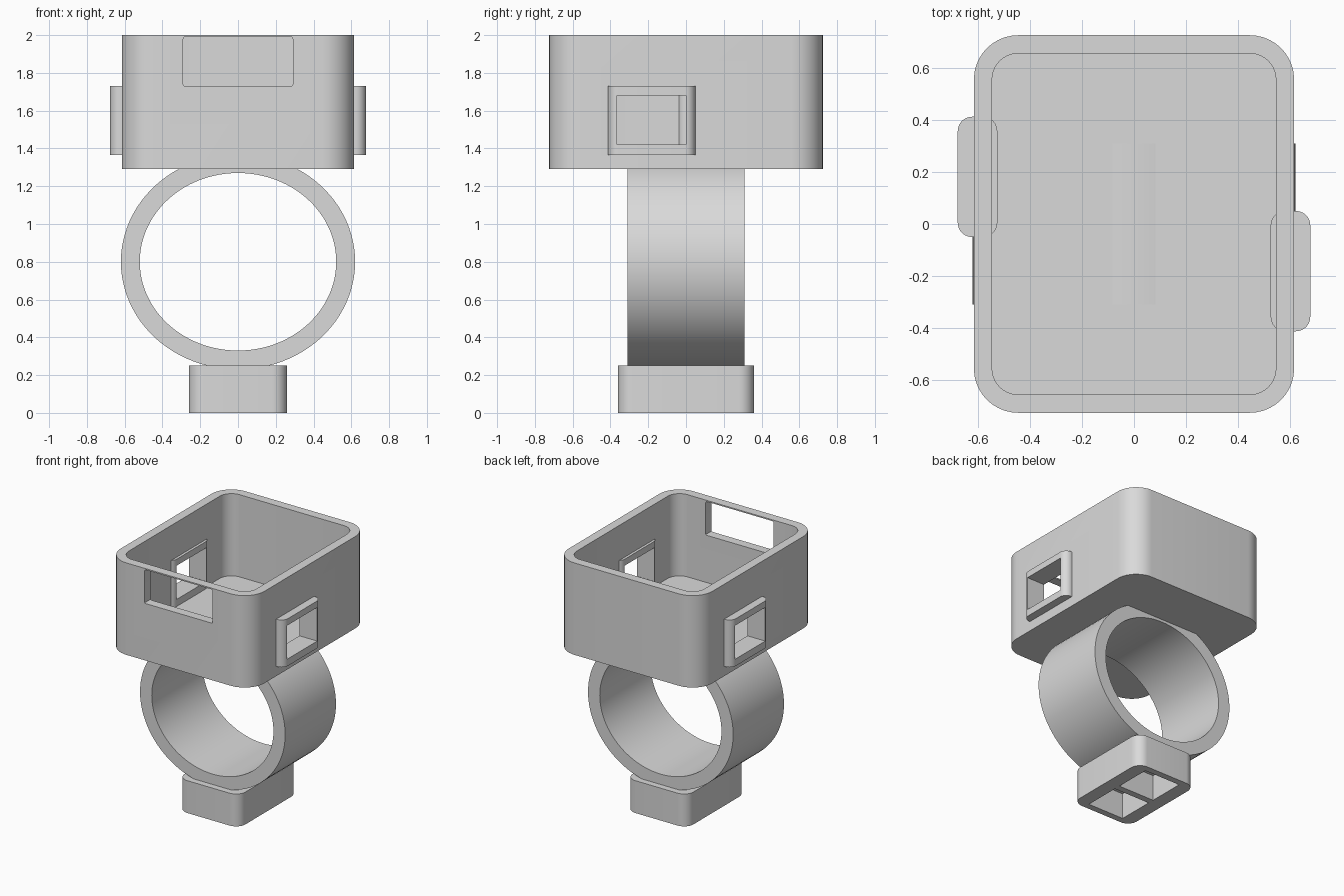
import bpy, bmesh, math

if "Cube" in bpy.data.objects:
    bpy.data.objects.remove(bpy.data.objects["Cube"], do_unlink=True)

grey = bpy.data.materials.new("plain grey")
grey.use_nodes = True
grey.diffuse_color = (0.7, 0.7, 0.7, 1)
grey.node_tree.nodes["Principled BSDF"].inputs["Base Color"].default_value = (0.7, 0.7, 0.7, 1)


def add_object(name, bm):
    bmesh.ops.recalc_face_normals(bm, faces=bm.faces)
    mesh = bpy.data.meshes.new(name)
    bm.to_mesh(mesh)
    bm.free()
    obj = bpy.data.objects.new(name, mesh)
    bpy.context.collection.objects.link(obj)
    mesh.materials.append(grey)
    return obj


def block(name, x, y, z, radius=0, axis=2, segments=10):
    """Box from (min, max) ranges, with the edges along one axis rounded."""
    bm = bmesh.new()
    bmesh.ops.create_cube(bm, size=1)
    for v in bm.verts:
        v.co = [r[0] + (c + 0.5) * (r[1] - r[0]) for r, c in zip((x, y, z), v.co)]
    if radius:
        others = [i for i in range(3) if i != axis]
        edges = [e for e in bm.edges
                 if all(abs(e.verts[0].co[i] - e.verts[1].co[i]) < 1e-5 for i in others)]
        bmesh.ops.bevel(bm, geom=edges, offset=radius, segments=segments,
                        profile=0.5, affect='EDGES')
    return add_object(name, bm)


def cut(obj, cutters):
    for c in cutters:
        c.hide_render = True
        mod = obj.modifiers.new("cut", 'BOOLEAN')
        mod.operation = 'DIFFERENCE'
        mod.solver = 'EXACT'
        mod.object = c
    graph = bpy.context.evaluated_depsgraph_get()
    obj.data = bpy.data.meshes.new_from_object(obj.evaluated_get(graph))
    obj.modifiers.clear()


def both(span):
    return (-span, span)


def turned(span, side):
    return tuple(sorted(side * s for s in span))


def ring(name, outer, inner, depth, centre_z, count=96):
    """Elliptical band running along y."""
    bm = bmesh.new()
    loops = []
    for (rx, rz), y in ((outer, -depth), (outer, depth), (inner, depth), (inner, -depth)):
        angles = [2 * math.pi * i / count for i in range(count)]
        loops.append([bm.verts.new((rx * math.cos(a), y, centre_z + rz * math.sin(a)))
                      for a in angles])
    for k in range(4):
        a, b = loops[k], loops[(k + 1) % 4]
        for i in range(count):
            j = (i + 1) % count
            bm.faces.new((a[i], a[j], b[j], b[i]))
    return add_object(name, bm)


# Open tray with rounded corners and a front window
tray = block("tray", both(0.615), both(0.725), (1.29, 2.0), 0.17)
cavity = block("tray_cavity", both(0.545), both(0.655), (1.365, 2.2), 0.10)
window = block("window_cutter", both(0.29), (-0.9, -0.6), (1.73, 1.99), 0.01, 1, 3)
cutters = [cavity, window]

# Raised side sockets, each offset to opposite ends
sockets = []
for side, word in ((1, "left"), (-1, "right")):
    socket = block(word + "_socket", turned((0.525, 0.677), side),
                   turned((-0.412, 0.05), side), (1.365, 1.73), 0.055)
    hole = block(word + "_socket_cutter", turned((0.45, 0.8), side),
                 turned((-0.365, 0.0), side), (1.42, 1.68))
    cut(socket, [hole])
    sockets.append(socket)
    cutters.append(hole)
cut(tray, cutters)

# Band under the tray
band = ring("band", (0.62, 0.57), (0.52, 0.47), 0.31, 0.80)

# Foot with two pockets open underneath
foot = block("foot", both(0.26), both(0.36), (0, 0.25), 0.08)
pockets = [block("pocket_cutter", both(0.155), turned((0.025, 0.31), s), (-0.1, 0.2))
           for s in (1, -1)]
cut(foot, pockets)

for c in cutters + pockets:
    bpy.data.objects.remove(c, do_unlink=True)

# Smooth the curved walls, keep the rims crisp
bpy.ops.object.select_all(action='DESELECT')
for obj in [tray, band, foot] + sockets:
    obj.select_set(True)
    bpy.context.view_layer.objects.active = obj
bpy.ops.object.shade_smooth_by_angle(angle=math.radians(30))
